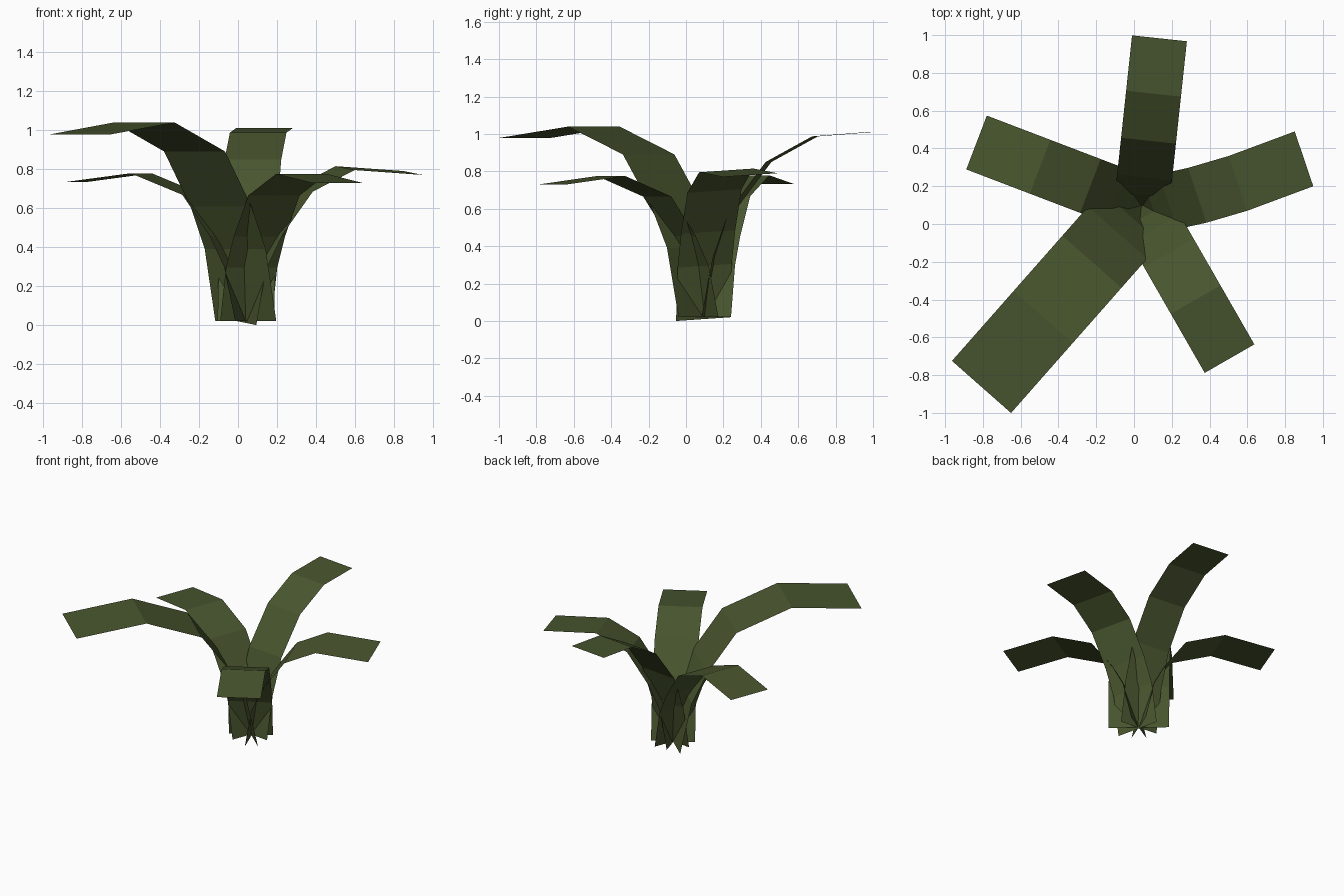
import bpy, math
from mathutils import Vector

if "Cube" in bpy.data.objects:
    bpy.data.objects.remove(bpy.data.objects["Cube"])

green = bpy.data.materials.new("olive leaf green")
green.diffuse_color = (0.066, 0.092, 0.028, 1)
green.use_nodes = True
green.node_tree.nodes["Principled BSDF"].inputs["Base Color"].default_value = green.diffuse_color

CENTRE = Vector((0.04, 0.098, 0.02))
# (reach, height) of the bending leaf, from root to tip
ARCH = [(0, 0), (0.06, 0.275), (0.14, 0.435), (0.29, 0.645), (0.575, 0.755), (0.935, 0.71)]
UPRIGHT = [(0, 0), (0.06, 0.32), (0.15, 0.57), (0.345, 0.83), (0.595, 0.967), (0.89, 0.99)]


def ribbon(name, rows):
    """Flat leaf from pairs of left and right edge points."""
    verts = [p for row in rows for p in row]
    faces = [(2*i, 2*i + 1, 2*i + 3, 2*i + 2) for i in range(len(rows) - 1)]
    mesh = bpy.data.meshes.new(name)
    mesh.from_pydata(verts, [], faces)
    mesh.materials.append(green)
    obj = bpy.data.objects.new(name, mesh)
    bpy.context.collection.objects.link(obj)


def leaf(name, tip, width, profile, reach=1.0, height=1.0):
    d = Vector((tip[0] - CENTRE.x, tip[1] - CENTRE.y, 0)).normalized()
    side = Vector((d.y, -d.x, 0)) * width / 2
    rows = []
    for r, z in profile:
        mid = CENTRE + d * r * reach + Vector((0, 0, z * height))
        rows.append((mid + side, mid - side))
    ribbon(name, rows)


# straight leaves
leaf("back_leaf", (0.135, 0.985), 0.292, UPRIGHT)
leaf("front_right_leaf", (0.51, -0.72), 0.303, ARCH)
leaf("left_leaf", (-0.835, 0.432), 0.305, ARCH, 1.0, 1.005)
leaf("large_front_left_leaf", (-0.805, -0.86), 0.417, ARCH, 1.37, 1.35)

# right leaf is slightly rolled, so its middle line drifts sideways
side = Vector((0.049, -0.145, -0.010))
mids = [(0.045, 0.092, 0.01), (0.095, 0.10, 0.295), (0.18, 0.118, 0.475),
        (0.335, 0.152, 0.695), (0.55, 0.215, 0.805), (0.90, 0.345, 0.78)]
ribbon("right_leaf", [(Vector(m) + side, Vector(m) - side) for m in mids])
